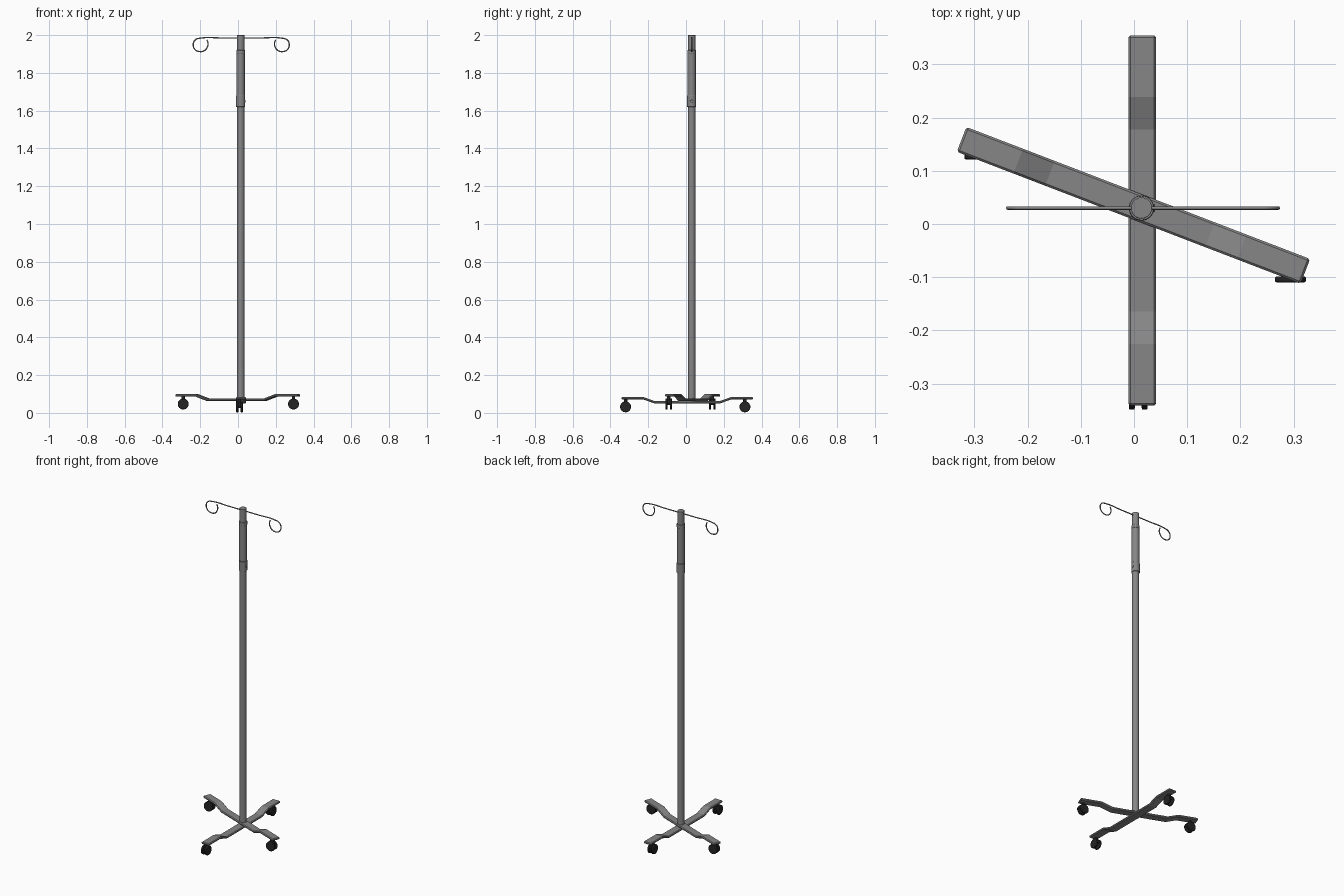
import bpy, bmesh, math
from mathutils import Matrix, Vector

if "Cube" in bpy.data.objects:
    bpy.data.objects.remove(bpy.data.objects["Cube"])


def material(name, value):
    mat = bpy.data.materials.new(name)
    mat.use_nodes = True
    colour = (value, value, value, 1)
    mat.diffuse_color = colour
    mat.node_tree.nodes["Principled BSDF"].inputs["Base Color"].default_value = colour
    return mat


STEEL = material("brushed grey", 0.24)
RUBBER = material("black rubber", 0.018)
PX, PY = 0.014, 0.03  # pole axis


def smooth(obj):
    bpy.ops.object.select_all(action="DESELECT")
    obj.select_set(True)
    bpy.context.view_layer.objects.active = obj
    bpy.ops.object.shade_smooth_by_angle(angle=math.radians(40))


def bevel(obj, width, segments=1):
    mod = obj.modifiers.new("edge", "BEVEL")
    mod.width, mod.segments = width, segments
    mod.limit_method = "ANGLE"
    mod.angle_limit = math.radians(40)


def cylinder(name, centre, radius, depth, mat, axis="Z", edge=0.0015):
    turn = {"Z": (0, 0, 0), "X": (0, math.pi / 2, 0), "Y": (math.pi / 2, 0, 0)}[axis]
    bpy.ops.mesh.primitive_cylinder_add(vertices=32, radius=radius, depth=depth,
                                        location=centre, rotation=turn)
    obj = bpy.context.object
    obj.name = name
    obj.data.materials.append(mat)
    smooth(obj)
    bevel(obj, edge, 2)
    return obj


def tube(name, low, high, radius):
    return cylinder(name, (PX, PY, (low + high) / 2), radius, high - low, STEEL)


def leg_bar(name, centre, angle, low, rise, steps, width=0.052, thick=0.013):
    """Flat bar swept along a raised-end profile; steps are distances along it."""
    bm = bmesh.new()
    rings = []
    for i, s in enumerate(steps):
        z = low + (rise if i in (0, 1, 4, 5) else 0)
        rings.append([bm.verts.new((s, y, z + h)) for y, h in
                      ((-width / 2, 0), (width / 2, 0), (width / 2, thick), (-width / 2, thick))])
    for a, b in zip(rings, rings[1:]):
        for k in range(4):
            n = (k + 1) % 4
            bm.faces.new((a[k], a[n], b[n], b[k]))
    bm.faces.new(rings[0])
    bm.faces.new(rings[-1])
    bmesh.ops.recalc_face_normals(bm, faces=bm.faces)
    bm.transform(Matrix.Translation((*centre, 0)) @ Matrix.Rotation(angle, 4, "Z"))
    mesh = bpy.data.meshes.new(name)
    bm.to_mesh(mesh)
    bm.free()
    mesh.materials.append(STEEL)
    obj = bpy.data.objects.new(name, mesh)
    bpy.context.collection.objects.link(obj)
    bevel(obj, 0.004)


def caster(name, x, y, z, axis, top):
    """Twin-wheel caster with a central body and stem."""
    side = Vector((1, 0, 0)) if axis == "X" else Vector((0, 1, 0))
    centre = Vector((x, y, z))
    for label, sign in (("a", -1), ("b", 1)):
        cylinder(f"{name}_wheel_{label}", centre + side * sign * 0.012,
                 0.029, 0.011, RUBBER, axis, 0.003)
    cylinder(f"{name}_axle", centre, 0.006, 0.024, RUBBER, axis)
    bpy.ops.mesh.primitive_cube_add(size=1, location=centre + Vector((0, 0, 0.013)))
    body = bpy.context.object
    body.name = f"{name}_body"
    body.scale = (0.016, 0.034, 0.022) if axis == "X" else (0.034, 0.016, 0.022)
    body.data.materials.append(RUBBER)
    low = z + 0.015
    cylinder(f"{name}_stem", (x, y, (low + top) / 2), 0.009, top - low, RUBBER)


# Pole with telescopic sleeve
tube("main_pole", 0.066, 1.63, 0.020)
tube("lower_collar", 1.62, 1.68, 0.0238)
tube("sleeve", 1.68, 1.905, 0.0218)
tube("upper_collar", 1.90, 1.92, 0.0232)
tube("top_pole", 1.91, 2.0, 0.020)
cylinder("locking_button", (PX + 0.022, PY, 1.65), 0.008, 0.006, STEEL, "X")

# Crossed base bars
leg_bar("long_base_bar", (0.0155, 0.0065), math.pi / 2, 0.049, 0.022,
        (-0.348, -0.232, -0.171, 0.171, 0.232, 0.348))
leg_bar("slanted_base_bar", (-0.001, 0.035), math.radians(-21), 0.063, 0.023,
        (-0.346, -0.232, -0.168, 0.154, 0.218, 0.346), 0.050)

# Casters
caster("front_caster", 0.008, -0.32, 0.032, "X", 0.073)
caster("back_caster", 0.008, 0.312, 0.032, "X", 0.073)
caster("left_caster", 0.294, -0.092, 0.047, "Y", 0.088)
caster("right_caster", -0.29, 0.139, 0.047, "Y", 0.088)

# Hanger wire with a curled hook at each end
curve = bpy.data.curves.new("hanger_wire", "CURVE")
curve.dimensions = "3D"
curve.bevel_depth = 0.0033
curve.bevel_resolution = 2
curve.resolution_u = 6
curve.use_fill_caps = True
hook = [(0.10, 1.985), (0.215, 1.984), (0.243, 1.975), (0.254, 1.952), (0.246, 1.925),
        (0.222, 1.913), (0.195, 1.918), (0.179, 1.938), (0.176, 1.958), (0.182, 1.975)]
path = [(-x, z) for x, z in reversed(hook)] + hook
spline = curve.splines.new("BEZIER")
spline.bezier_points.add(len(path) - 1)
for point, (x, z) in zip(spline.bezier_points, path):
    point.co = (PX + 0.003 + x, PY, z)
    point.handle_left_type = point.handle_right_type = "AUTO"
curve.materials.append(STEEL)
wire = bpy.data.objects.new("hanger_wire", curve)
bpy.context.collection.objects.link(wire)
